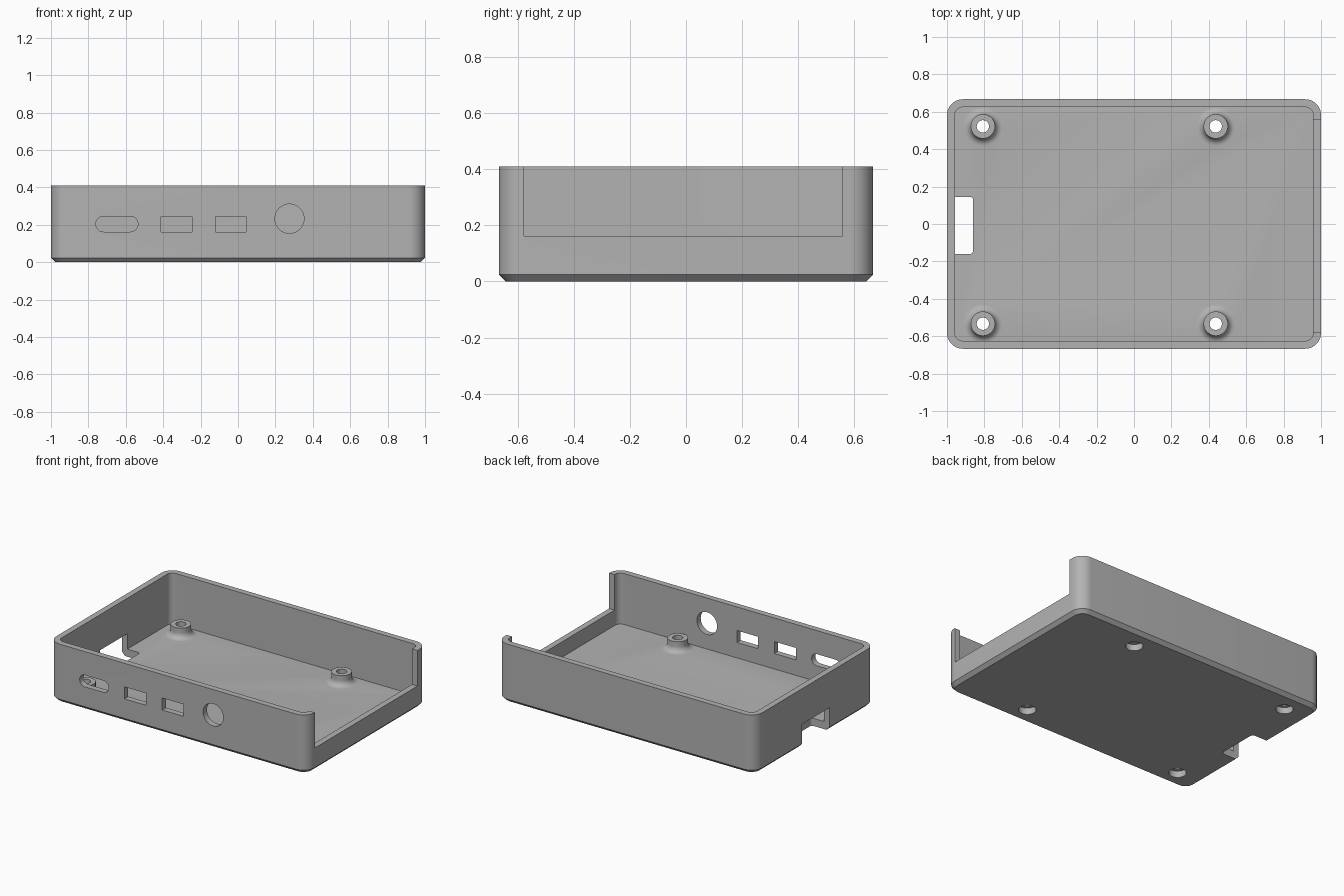
import bpy
import bmesh
from math import cos, sin, pi, radians

if "Cube" in bpy.data.objects:
    bpy.data.objects.remove(bpy.data.objects["Cube"], do_unlink=True)

HX, HY, HEIGHT = 1.0, 0.667, 0.41
WALL, FLOOR, CHAMFER, CORNER = 0.042, 0.053, 0.024, 0.085

gray = bpy.data.materials.new("plain_gray")
gray.use_nodes = True
gray.diffuse_color = (0.45, 0.45, 0.45, 1)
gray.node_tree.nodes["Principled BSDF"].inputs["Base Color"].default_value = (0.45, 0.45, 0.45, 1)


def rounded_rect(x0, x1, y0, y1, r, steps=10):
    """Counter-clockwise outline of a rectangle with round corners."""
    if r <= 0:
        return [(x0, y0), (x1, y0), (x1, y1), (x0, y1)]
    centres = [(x1 - r, y1 - r), (x0 + r, y1 - r), (x0 + r, y0 + r), (x1 - r, y0 + r)]
    return [(cx + r * cos(pi / 2 * (q + i / steps)), cy + r * sin(pi / 2 * (q + i / steps)))
            for q, (cx, cy) in enumerate(centres) for i in range(steps + 1)]


def loft(name, rings):
    """Closed solid through a list of equal-length rings of 3D points."""
    bm = bmesh.new()
    loops = [[bm.verts.new(p) for p in ring] for ring in rings]
    for a, b in zip(loops, loops[1:]):
        for i in range(len(a)):
            j = (i + 1) % len(a)
            bm.faces.new((a[i], a[j], b[j], b[i]))
    bm.faces.new(loops[0][::-1])
    bm.faces.new(loops[-1])
    bmesh.ops.remove_doubles(bm, verts=bm.verts, dist=1e-5)
    bmesh.ops.recalc_face_normals(bm, faces=bm.faces)
    mesh = bpy.data.meshes.new(name)
    bm.to_mesh(mesh)
    bm.free()
    mesh.materials.append(gray)
    obj = bpy.data.objects.new(name, mesh)
    bpy.context.collection.objects.link(obj)
    return obj


def lathe(name, x, y, profile, sides=40):
    return loft(name, [[(x + r * cos(2 * pi * i / sides), y + r * sin(2 * pi * i / sides), z)
                        for i in range(sides)] for r, z in profile])


def prism_z(name, outline, z0, z1):
    return loft(name, [[(x, y, z) for x, y in outline] for z in (z0, z1)])


def prism_y(name, outline, y0, y1):
    return loft(name, [[(x, y, z) for x, z in outline] for y in (y0, y1)])


def combine(target, tool, operation):
    mod = target.modifiers.new(operation.lower(), 'BOOLEAN')
    mod.operation, mod.solver, mod.object = operation, 'EXACT', tool
    bpy.context.view_layer.objects.active = target
    bpy.ops.object.modifier_apply(modifier=mod.name)
    bpy.data.objects.remove(tool, do_unlink=True)


# Open tray: chamfered base, straight walls, flat inner floor
def tray_ring(inset, z):
    return [(x, y, z) for x, y in rounded_rect(-HX + inset, HX - inset, -HY + inset,
                                               HY - inset, CORNER - inset)]


case = loft("case_bottom", [tray_ring(CHAMFER, 0), tray_ring(0, CHAMFER), tray_ring(0, HEIGHT),
                            tray_ring(WALL, HEIGHT), tray_ring(WALL, FLOOR)])

# Standoffs with a concave fillet at the foot, and stepped screw holes
post_r, fillet, post_top = 0.065, 0.04, 0.126
foot = [(post_r + fillet * (1 - sin(a)), FLOOR + fillet * (1 - cos(a)))
        for a in (pi / 2 * i / 8 for i in range(9))]
posts = [(x, y) for x in (-0.808, 0.437) for y in (-0.533, 0.522)]
for x, y in posts:
    combine(case, lathe("standoff", x, y, [(post_r + fillet, FLOOR - 0.02)] + foot
                        + [(post_r, post_top)]), 'UNION')
for x, y in posts:
    combine(case, lathe("screw_hole", x, y, [(0.056, -0.05), (0.056, 0.045), (0.033, 0.045),
                                             (0.033, 0.2)]), 'DIFFERENCE')

# Front wall ports: long slot, two rectangles, round jack
ports = [rounded_rect(-0.76, -0.535, 0.163, 0.245, 0.0405),
         rounded_rect(-0.413, -0.247, 0.161, 0.245, 0),
         rounded_rect(-0.12, 0.043, 0.161, 0.245, 0),
         rounded_rect(0.197, 0.353, 0.155, 0.311, 0.0775)]
for outline in ports:
    combine(case, prism_y("port_cutter", outline, -HY - 0.1, -HY + WALL + 0.01), 'DIFFERENCE')

# Wide opening in the +x end wall
combine(case, prism_z("end_opening", rounded_rect(HX - 0.09, HX + 0.1, -0.578, 0.557, 0),
                      0.161, HEIGHT + 0.1), 'DIFFERENCE')

# Card slot through the floor and the -x end wall
combine(case, prism_z("card_slot", rounded_rect(-HX - 0.1, -0.86, -0.16, 0.145, 0.018),
                      -0.1, 0.161), 'DIFFERENCE')

# Smooth round surfaces, sharp edges
bpy.ops.object.select_all(action='DESELECT')
case.select_set(True)
bpy.context.view_layer.objects.active = case
bpy.ops.object.shade_smooth_by_angle(angle=radians(30))
